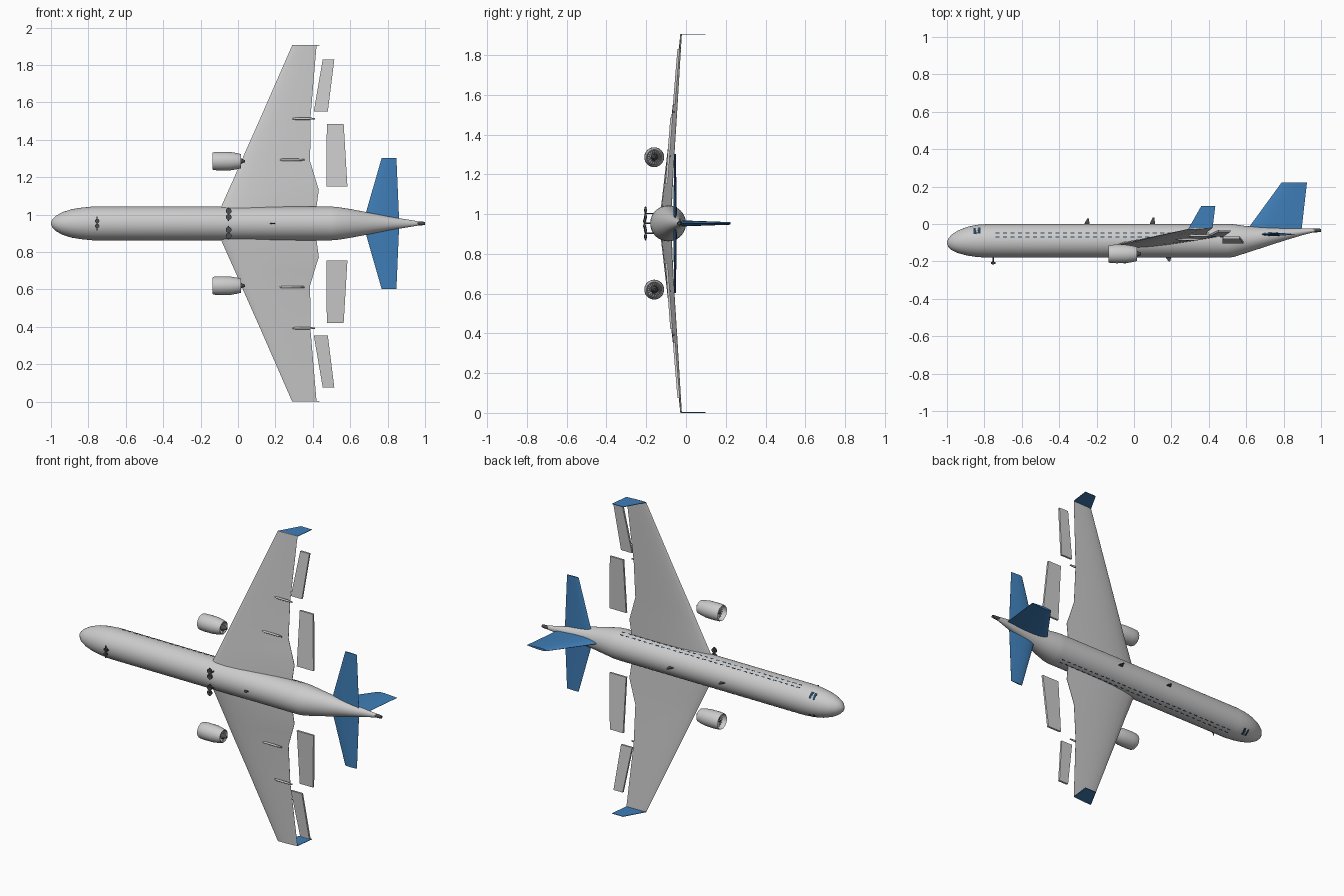
import bpy, bmesh
from math import sin, cos, pi, radians
from mathutils import Vector

if "Cube" in bpy.data.objects:
    bpy.data.objects.remove(bpy.data.objects["Cube"])

ZC = 0.953   # centre line; the span runs along z, "up" for the aircraft is +y


def material(name, col):
    m = bpy.data.materials.new(name)
    m.diffuse_color = (*col, 1)
    m.use_nodes = True
    m.node_tree.nodes["Principled BSDF"].inputs["Base Color"].default_value = m.diffuse_color
    return m


blue = material("blue_paint", (0.05, 0.21, 0.48))
dark = material("dark_metal", (0.07, 0.075, 0.085))
glass = material("dark_glass", (0.02, 0.05, 0.09))


def finish(bm, name, mat=None):
    bmesh.ops.recalc_face_normals(bm, faces=bm.faces)
    me = bpy.data.meshes.new(name)
    bm.to_mesh(me)
    bm.free()
    ob = bpy.data.objects.new(name, me)
    bpy.context.collection.objects.link(ob)
    if mat:
        me.materials.append(mat)
    return ob


def add_loft(bm, rings, loop=False):
    vs = [[bm.verts.new(p) for p in r] for r in rings]
    n = len(vs[0])
    pairs = list(zip(vs, vs[1:])) + ([(vs[-1], vs[0])] if loop else [])
    for a, b in pairs:
        for i in range(n):
            j = (i + 1) % n
            bm.faces.new((a[i], a[j], b[j], b[i]))
    if not loop:
        bm.faces.new(vs[0])
        bm.faces.new(vs[-1])


def loft(name, rings, mat=None, loop=False):
    bm = bmesh.new()
    add_loft(bm, rings, loop)
    return finish(bm, name, mat)


def slab(pts, off):
    """Flat polygon thickened symmetrically by the vector off."""
    o = Vector(off) / 2
    return [[Vector(p) - o for p in pts], [Vector(p) + o for p in pts]]


def lathe_x(prof, y, z, n=32):
    return [[(x, y + r * cos(2 * pi * i / n), z + r * sin(2 * pi * i / n))
             for i in range(n)] for x, r in prof]


def foil(le, te, thick, axis):
    """Aerofoil section between leading and trailing edge."""
    le, te, axis = Vector(le), Vector(te), Vector(axis)
    half = [(0.02, .3), (.08, .65), (.2, .92), (.35, 1), (.55, .85), (.78, .48), (1, .06)]
    up = [le.lerp(te, t) + axis * h * thick / 2 for t, h in half]
    dn = [le.lerp(te, t) - axis * h * thick / 2 for t, h in half]
    return [le] + up + dn[::-1]


# Fuselage: x, centre y, vertical radius, side radius
HULL = [(-1, -.1, .004, .004), (-.993, -.1, .022, .022), (-.975, -.098, .042, .04),
        (-.94, -.095, .061, .06), (-.89, -.092, .077, .076), (-.84, -.0905, .086, .084),
        (-.78, -.09, .09, .09), (.5, -.09, .09, .09), (.53, -.089, .088, .088),
        (.6, -.083, .072, .077), (.68, -.073, .056, .062), (.8, -.056, .034, .038),
        (.9, -.042, .018, .022), (.965, -.034, .009, .011)]


def hull(x, a, k=1.0):
    """Point on the skin; a = 0 is the top, positive towards +z."""
    for p, q in zip(HULL, HULL[1:]):
        if x <= q[0]:
            break
    t = (x - p[0]) / (q[0] - p[0])
    y, ry, rz = (p[i] + (q[i] - p[i]) * t for i in (1, 2, 3))
    return (x, y + ry * k * cos(a), ZC + rz * k * sin(a))


loft("fuselage", [[hull(h[0], 2 * pi * i / 48) for i in range(48)] for h in HULL])
loft("tail_exhaust", lathe_x([(.955, .011), (.985, .01), (1, .008)], -.034, ZC, 16), dark)


def patches(name, cells, mat):
    bm = bmesh.new()
    for x0, x1, a0, a1 in cells:
        ring = lambda k: [hull(x, a, k) for x, a in ((x0, a0), (x1, a0), (x1, a1), (x0, a1))]
        add_loft(bm, [ring(.98), ring(1.008)])
    finish(bm, name, mat)


# Two rows of cabin windows and the cockpit windows on each side
patches("cabin_windows", [(-.74 + .04 * i, -.718 + .04 * i, s * (a - .03), s * (a + .03))
                          for i in range(31) for a in (1.09, 1.34) for s in (1, -1)], glass)
patches("cockpit_windows", [(-.858, -.82, s * (.6 + .1 * i), s * (.7 + .1 * i))
                            for i in range(5) for s in (1, -1)], glass)

# Fin
loft("tail_fin", [foil((.6, -.04, ZC), (.893, -.05, ZC), .032, (0, 0, 1)),
                  foil((.62, -.01, ZC), (.897, -.02, ZC), .03, (0, 0, 1)),
                  foil((.79, .223, ZC), (.925, .223, ZC), .013, (0, 0, 1))], blue)

# Wing stations: distance from centre, LE x, LE y, TE x, TE y, thickness
WING = [(.03, -.115, -.118, .415, -.075, .046), (.09, -.09, -.113, .42, -.072, .044),
        (.18, -.05, -.104, .432, -.068, .038), (.25, -.018, -.098, .41, -.064, .033),
        (.33, .016, -.09, .386, -.06, .028), (.56, .118, -.066, .387, -.045, .019),
        (.953, .29, -.027, .42, -.021, .006)]
TH = (0, .012, 0)

for s, side in ((1, "right"), (-1, "left")):
    Z = lambda d: ZC + s * d
    loft(side + "_wing", [foil((a, b, Z(d)), (c, e, Z(d)), t, (0, 1, 0))
                          for d, a, b, c, e, t in WING])
    loft(side + "_winglet", slab([(.29, -.027, Z(.951)), (.36, .097, Z(.951)),
                                  (.435, .097, Z(.951)), (.42, -.021, Z(.951))],
                                 (0, 0, .003)), blue)
    loft(side + "_tailplane", [foil((.675, -.055, Z(.0)), (.862, -.055, Z(.0)), .02, (0, 1, 0)),
                               foil((.682, -.055, Z(.05)), (.86, -.055, Z(.05)), .018, (0, 1, 0)),
                               foil((.768, -.055, Z(.35)), (.847, -.055, Z(.35)), .008, (0, 1, 0))],
         blue)
    # Extended flaps, clear of the trailing edge
    loft(side + "_inner_flap", slab([(.475, -.073, Z(.532)), (.565, -.073, Z(.532)),
                                     (.585, -.098, Z(.198)), (.472, -.098, Z(.198))], TH))
    loft(side + "_outer_flap", slab([(.453, -.037, Z(.877)), (.515, -.037, Z(.877)),
                                     (.48, -.06, Z(.598)), (.405, -.06, Z(.598))], TH))
    # Flap track fairings
    for nm, x0, x1, d, y in (("inner", .222, .355, .34, -.082), ("outer", .292, .412, .56, -.062)):
        loft(side + "_" + nm + "_flap_track",
             lathe_x([(x0, .003), (x0 + .015, .006), (x1 - .03, .006), (x1, .004)], y, Z(d), 12))

    # Engine: hollow nacelle, dark core, two sets of blades, spinner and tail cone
    ey, ez = -.16, Z(.333)
    loft(side + "_nacelle", lathe_x([(-.135, .045), (-.128, .048), (-.095, .05), (-.04, .049),
                                     (-.005, .043), (.015, .038), (.014, .034), (-.03, .04),
                                     (-.1, .042), (-.13, .0425)], ey, ez), loop=True)
    loft(side + "_engine_core", lathe_x([(-.09, .0415), (-.03, .04)], ey, ez), dark)
    bm = bmesh.new()
    for x, r in ((-.105, .042), (.002, .036)):
        for i in range(18):
            a = 2 * pi * i / 18
            rad, tan = Vector((0, cos(a), sin(a))), Vector((.6, -.8 * sin(a), .8 * cos(a)))
            c = Vector((x, ey, ez))
            add_loft(bm, slab([c + rad * .01 - tan * .002, c + rad * r - tan * .005,
                               c + rad * r + tan * .005, c + rad * .01 + tan * .002],
                              (.002, 0, 0)))
    finish(bm, side + "_fan_blades")
    loft(side + "_spinner", lathe_x([(-.125, .001), (-.115, .008), (-.09, .013)], ey, ez, 20), dark)
    loft(side + "_exhaust_cone", lathe_x([(-.03, .02), (.015, .016), (.026, .01), (.037, .006)],
                                         ey, ez, 20), dark)


def rod(bm, p, q, r, n=20):
    p, q = Vector(p), Vector(q)
    rot = (q - p).to_track_quat('Z', 'Y')
    add_loft(bm, [[c + rot @ Vector((r * cos(2 * pi * i / n), r * sin(2 * pi * i / n), 0))
                   for i in range(n)] for c in (p, q)])


# Landing gear: wheels lie flat under short struts, joined by an axle along z
for nm, x, y, c, gap, r, reach in (("nose_gear", -.753, -.209, 0, .013, .0115, .038),
                                   ("right_main_gear", -.05, -.203, .05, .016, .0155, .036),
                                   ("left_main_gear", -.05, -.203, -.05, .016, .0155, .036)):
    bm = bmesh.new()
    for s in (1, -1):
        z = ZC + c + s * gap
        rod(bm, (x, y - .005, z), (x, y + .005, z), r)
        rod(bm, (x, y - .008, z), (x, y + .008, z), r * .45, 12)
    finish(bm, nm + "_wheels", dark)
    bm = bmesh.new()
    rod(bm, (x, y, ZC + c - reach), (x, y, ZC + c + reach), .003, 10)
    rod(bm, (x, y, ZC + c), (x, -.16, ZC + c), .0035, 10)
    finish(bm, nm + "_strut", dark)

# Blade antennas
for nm, x, y0, y1 in (("front_antenna", -.25, -.004, .03), ("rear_antenna", .1, -.004, .036),
                      ("belly_antenna", .185, -.176, -.201)):
    loft(nm, slab([(x - .018, y0, ZC), (x + .014, y0, ZC), (x + .008, y1, ZC), (x, y1, ZC)],
                  (0, 0, .004)), dark)

# Smooth shading with crisp edges
for ob in bpy.context.scene.objects:
    ob.select_set(True)
    bpy.context.view_layer.objects.active = ob
bpy.ops.object.shade_smooth_by_angle(angle=radians(32))
